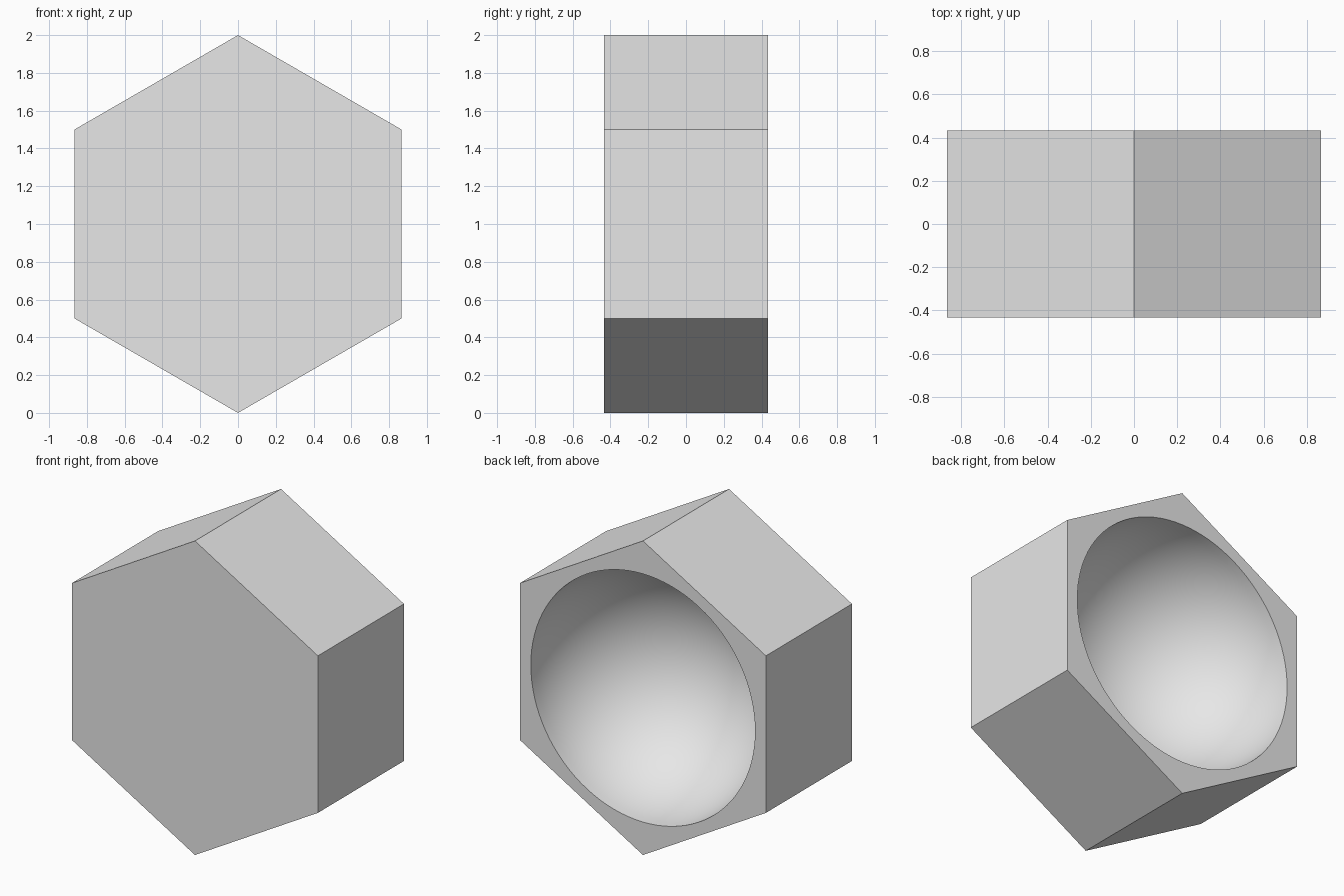
import bpy
import bmesh
from math import sin, cos, pi
from mathutils import Matrix, Vector

if "Cube" in bpy.data.objects:
    bpy.data.objects.remove(bpy.data.objects["Cube"], do_unlink=True)

DEPTH = 0.866
BOWL_RADIUS = 0.79

# Plain grey material
grey = bpy.data.materials.new("light_grey")
grey.use_nodes = True
colour = (0.8, 0.8, 0.8, 1)
grey.diffuse_color = colour
grey.node_tree.nodes["Principled BSDF"].inputs["Base Color"].default_value = colour

bm = bmesh.new()

# Hemispherical bowl, its rim level with the back face
sphere = bmesh.ops.create_uvsphere(bm, u_segments=96, v_segments=48, radius=BOWL_RADIUS)
upper_half = [v for v in sphere["verts"] if v.co.z > 0.0001]
bmesh.ops.delete(bm, geom=upper_half, context="VERTS")
bmesh.ops.translate(bm, verts=bm.verts[:], vec=(0, 0, DEPTH / 2))
for face in bm.faces:
    face.smooth = True
rim = [e for e in bm.edges if e.is_boundary]

# Hexagonal prism: front cap extruded to the back, left open there
corners = [bm.verts.new((sin(i * pi / 3), cos(i * pi / 3), -DEPTH / 2)) for i in range(6)]
front = bm.faces.new(corners)
extruded = bmesh.ops.extrude_edge_only(bm, edges=front.edges[:])["geom"]
back_verts = [g for g in extruded if isinstance(g, bmesh.types.BMVert)]
bmesh.ops.translate(bm, verts=back_verts, vec=(0, 0, DEPTH))
outline = [e for e in bm.edges if e.is_boundary and e not in rim]

# Flat back face between the hexagon outline and the bowl rim
bmesh.ops.triangle_fill(bm, edges=rim + outline, use_beauty=True, normal=Vector((0, 0, 1)))
bmesh.ops.recalc_face_normals(bm, faces=bm.faces[:])
for edge in rim:
    edge.smooth = False

# Stand upright with the bowl facing +y and one corner on the ground
bm.transform(Matrix.Translation((0, 0, 1)) @ Matrix.Rotation(-pi / 2, 4, "X"))

mesh = bpy.data.meshes.new("hexagonal_block")
bm.to_mesh(mesh)
bm.free()
mesh.materials.append(grey)
block = bpy.data.objects.new("hexagonal_block_with_bowl", mesh)
bpy.context.collection.objects.link(block)
